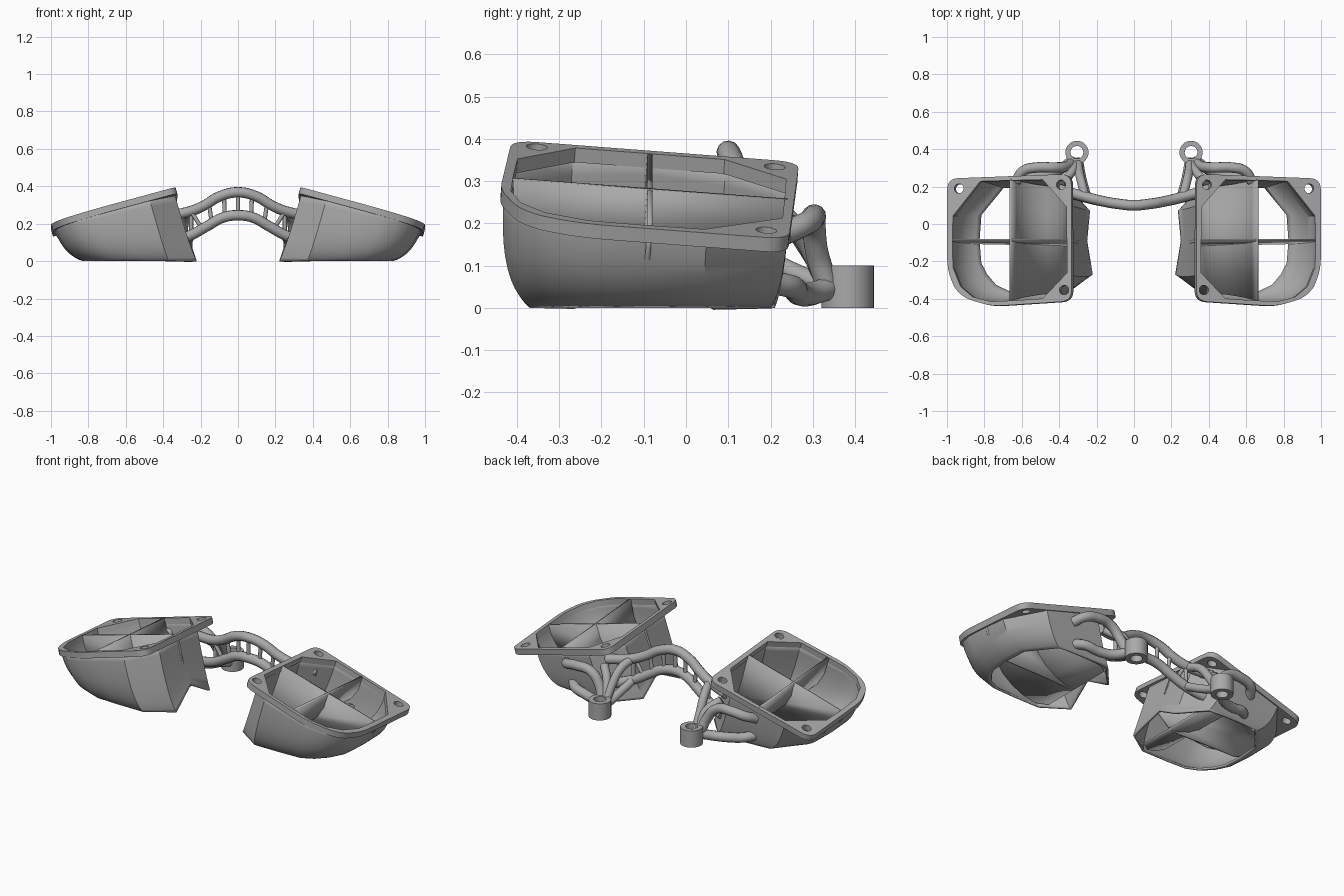
import bpy, bmesh, math
from mathutils import Vector

cube = bpy.data.objects.get("Cube")
if cube:
    bpy.data.objects.remove(cube, do_unlink=True)

GREY = (0.4, 0.4, 0.4, 1)
mat = bpy.data.materials.new("warm_grey_plastic")
mat.use_nodes = True
mat.diffuse_color = GREY
bsdf = mat.node_tree.nodes["Principled BSDF"]
bsdf.inputs["Base Color"].default_value = GREY

# tilted mounting plane of the +x duct
NORMAL = Vector((0.2775, 0.0755, 1)).normalized()


def plane(x, y):
    return 0.381 - 0.2775 * (x - 0.374) - 0.0755 * (y + 0.353)


def finish(name, mesh, mirror=True, thick=0, offset=-1, angle=35):
    mesh.materials.clear()
    mesh.materials.append(mat)
    ob = bpy.data.objects.new(name, mesh)
    bpy.context.collection.objects.link(ob)
    if thick:
        mod = ob.modifiers.new("Wall", "SOLIDIFY")
        mod.thickness, mod.offset = thick, offset
    if mirror:
        mod = ob.modifiers.new("Mirror", "MIRROR")
        mod.use_clip = False
        mod.use_mirror_merge = False
    bpy.ops.object.select_all(action="DESELECT")
    bpy.context.view_layer.objects.active = ob
    ob.select_set(True)
    bpy.ops.object.shade_smooth_by_angle(angle=math.radians(angle))
    return ob


def mesh_from(verts, faces, name):
    mesh = bpy.data.meshes.new(name)
    mesh.from_pydata([tuple(v) for v in verts], [], faces)
    return mesh


def curve_mesh(curve):
    tmp = bpy.data.objects.new("tmp", curve)
    bpy.context.collection.objects.link(tmp)
    bpy.context.view_layer.update()
    deps = bpy.context.evaluated_depsgraph_get()
    mesh = bpy.data.meshes.new_from_object(tmp.evaluated_get(deps))
    bpy.data.objects.remove(tmp, do_unlink=True)
    return mesh


def plate(name, loops, thick, place):
    """Filled outline with holes, extruded, then placed vertex by vertex."""
    cu = bpy.data.curves.new(name, "CURVE")
    cu.dimensions, cu.fill_mode, cu.extrude = "2D", "BOTH", thick / 2
    for loop in loops:
        sp = cu.splines.new("POLY")
        sp.points.add(len(loop) - 1)
        for p, (x, y) in zip(sp.points, loop):
            p.co = (x, y, 0, 1)
        sp.use_cyclic_u = True
    mesh = curve_mesh(cu)
    bm = bmesh.new()
    bm.from_mesh(mesh)
    bmesh.ops.remove_doubles(bm, verts=bm.verts, dist=1e-5)
    for v in bm.verts:
        v.co = place(v.co)
    bmesh.ops.recalc_face_normals(bm, faces=bm.faces)
    bm.to_mesh(mesh)
    bm.free()
    return finish(name, mesh)


def tube(name, pts, r, mirror=True):
    cu = bpy.data.curves.new(name, "CURVE")
    cu.dimensions, cu.bevel_depth, cu.bevel_resolution = "3D", r, 4
    cu.use_fill_caps, cu.resolution_u = True, 8
    sp = cu.splines.new("BEZIER")
    sp.bezier_points.add(len(pts) - 1)
    for p, co in zip(sp.bezier_points, pts):
        p.co = co
        p.handle_left_type = p.handle_right_type = "AUTO"
    return finish(name, curve_mesh(cu), mirror, angle=50)


def circle(cx, cy, r, n=28):
    return [(cx + r * math.cos(2 * math.pi * i / n), cy + r * math.sin(2 * math.pi * i / n))
            for i in range(n)]


def rounded(points, n=6):
    """Polygon with corners given as (x, y, cut length)."""
    out = []
    for i, (x, y, r) in enumerate(points):
        p = Vector((x, y))
        a = p + (Vector(points[i - 1][:2]) - p).normalized() * r
        b = p + (Vector(points[(i + 1) % len(points)][:2]) - p).normalized() * r
        for k in range(n + 1):
            t = k / n
            out.append(tuple(a * (1 - t) ** 2 + p * 2 * t * (1 - t) + b * t * t))
    return out


# duct shell: chamfered mouth swept down to the floor outlet
mouth = [(.345, -.27), (.345, -.09), (.347, .10), (.48, .252), (.66, .248), (.83, .243),
         (.982, .05), (.986, -.09), (.982, -.24), (.94, -.345), (.87, -.405), (.77, -.43),
         (.62, -.423), (.48, -.413)]
outlet = [(.22, -.27, 0), (.25, -.09, .09), (.235, .07, 0), (.36, .21, 0), (.55, .21, 0),
          (.70, .20, 0), (.82, .05, 0), (.83, -.09, 0), (.82, -.21, 0), (.79, -.27, 0),
          (.74, -.33, 0), (.67, -.365, 0), (.55, -.37, 0), (.37, -.37, 0)]
STEPS = 10
verts, faces, n = [], [], len(mouth)
for s in range(STEPS + 1):
    t = s / STEPS
    for (x, y), end in zip(mouth, outlet):
        top = Vector((x, y, plane(x, y))) - NORMAL * 0.01
        bottom = Vector(end)
        drop = (top.z - bottom.z) * 0.8 / NORMAL.z
        ctrl = top - NORMAL * drop
        verts.append(top * (1 - t) ** 2 + ctrl * 2 * t * (1 - t) + bottom * t * t)
for s in range(STEPS):
    for i in range(n):
        j = (i + 1) % n
        faces.append((s * n + i, s * n + j, (s + 1) * n + j, (s + 1) * n + i))
finish("duct_shell", mesh_from(verts, faces, "duct_shell"), thick=0.012)

# mounting flange with three screw ears
outline = rounded([(.333, -.412, .06), (.335, .268, .06), (.999, .243, .06),
                   (.999, -.27, .09), (.93, -.39, .07), (.76, -.44, .06)])
cx, cy = 0.665, -0.085
opening = [(cx + (x - cx) * .955, cy + (y - cy) * .955) for x, y in mouth]
screws = [(.39, .21), (.936, .19), (.374, -.353)]
plate("mounting_flange", [outline, opening] + [circle(x, y, .025) for x, y in screws], 0.035,
      lambda c: Vector((c.x, c.y, plane(c.x, c.y))) + NORMAL * (c.z - 0.0175))

# curved vane that turns the flow inward
vane = [(.66, .29, 1), (.635, .20, .98), (.595, .135, .95), (.54, .085, .92),
        (.47, .045, .89), (.40, .022, .86), (.34, .012, .72)]
verts, faces = [], []
for x, z, w in vane:
    for side in (-1, 1):
        y = cy + side * 0.325 * w
        zz = z + (plane(.66, y) - .29) * max(0, (z - .012) / .278)
        verts.append((x, y, zz))
for i in range(len(vane) - 1):
    faces.append((2 * i, 2 * i + 1, 2 * i + 3, 2 * i + 2))
finish("curved_vane", mesh_from(verts, faces, "curved_vane"), thick=0.012, offset=0, angle=50)

# straight rib crossing the mouth
rib = [(x, plane(x, cy) - .002) for x in (.345, .98)]
rib += [(.975, .14), (.92, .06), (.81, .01), (.36, .01), (.262, .09)]
verts = [(x, cy - 0.0755 * (plane(x, cy) - z), z) for x, z in rib]
finish("cross_rib", mesh_from(verts, [tuple(range(len(verts)))], "cross_rib"),
       thick=0.012, offset=0)

# arched bridge between the ducts
upper = [(0, .10, .368), (.10, .11, .345), (.18, .125, .298), (.26, .145, .265), (.40, .185, .24)]
lower = [(0, .10, .245), (.08, .107, .233), (.16, .12, .19), (.25, .14, .14), (.36, .17, .10)]
for name, half in (("bridge_upper_rail", upper), ("bridge_lower_rail", lower)):
    tube(name, [(-x, y, z) for x, y, z in half[:0:-1]] + half, 0.028, mirror=False)
tube("bridge_middle_rung", [(0, .10, .36), (0, .10, .25)], 0.011, mirror=False)
for x0, x1, z0, z1, y in ((.075, .07, .35, .235, .108), (.155, .14, .31, .20, .12),
                          (.25, .19, .265, .17, .13), (.25, .25, .26, .14, .142)):
    tube("bridge_rung", [(x0, y, z0), (x1, y, z1)], 0.011)

# screw bosses behind the ducts and the tubes that carry them
plate("screw_boss", [circle(.305, .383, .062), circle(.305, .383, .034)], 0.10,
      lambda c: Vector((c.x, c.y, c.z + 0.05)))
tube("upper_boss_arm", [(.33, .335, .05), (.355, .31, .13), (.42, .302, .205),
                        (.52, .302, .215), (.59, .285, .20), (.63, .23, .175)], 0.028)
tube("lower_boss_arm", [(.335, .335, .045), (.40, .29, .032), (.48, .265, .035),
                        (.56, .25, .05), (.61, .20, .06)], 0.028)
tube("upper_bridge_strut", [(.30, .335, .06), (.295, .29, .14), (.28, .22, .23),
                            (.26, .145, .262)], 0.024)
tube("lower_bridge_strut", [(.295, .335, .05), (.28, .25, .085), (.25, .14, .14)], 0.024)
tube("duct_strut", [(.31, .33, .06), (.33, .28, .16), (.39, .22, .22)], 0.024)
